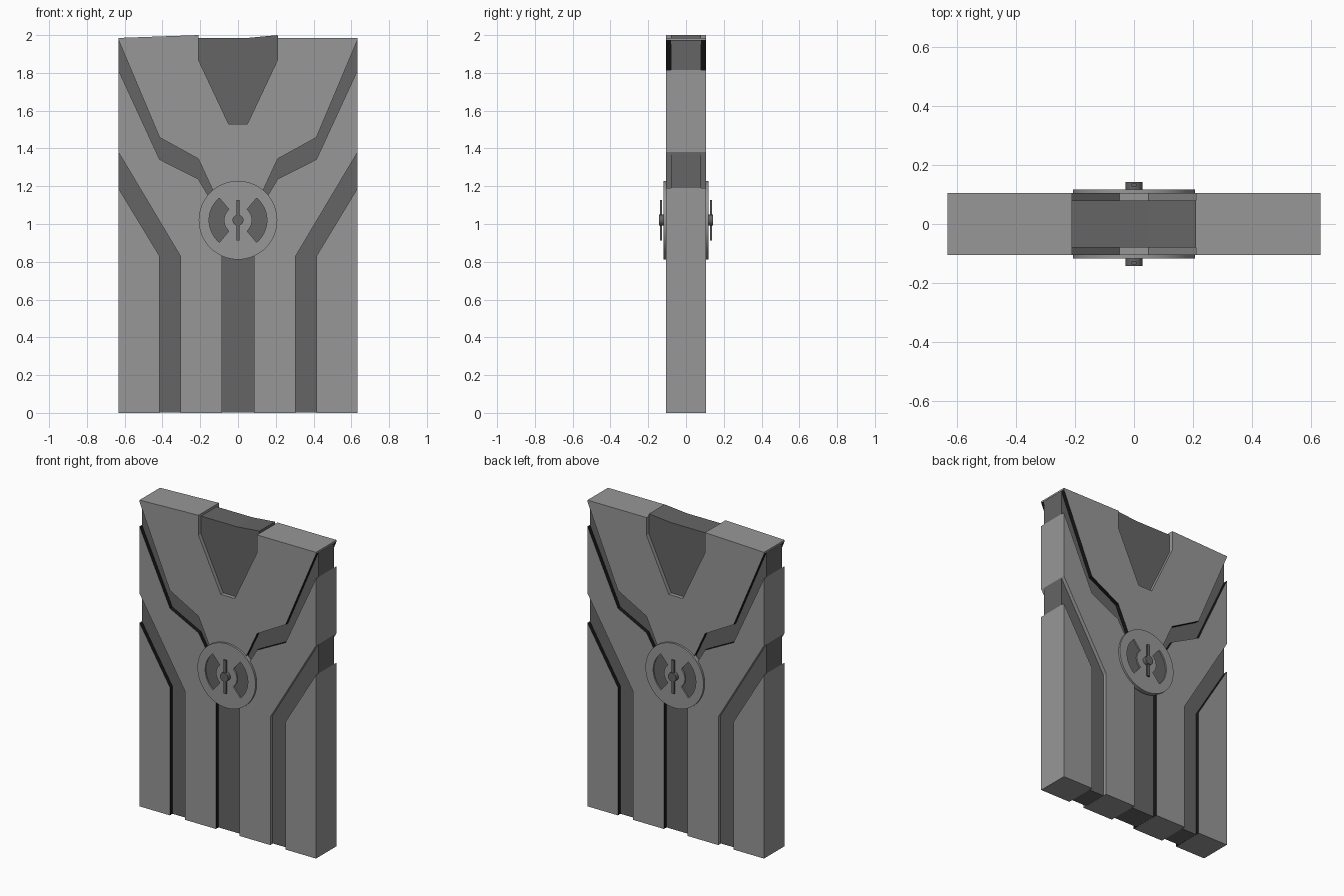
import bpy, bmesh, math

if "Cube" in bpy.data.objects:
    bpy.data.objects.remove(bpy.data.objects["Cube"])

def mat(name, v):
    m = bpy.data.materials.new(name)
    m.diffuse_color = (v, v, v, 1)
    m.use_nodes = True
    m.node_tree.nodes["Principled BSDF"].inputs["Base Color"].default_value = m.diffuse_color
    return m

LIGHT, DARK, BLACK = mat("light grey", 0.31), mat("dark grey", 0.13), mat("black", 0.008)
CZ = 1.02  # height of the lock centre


def prism(name, outline, y0, y1, mats, black=()):
    """Extrude an (x, z) outline from y0 to y1; edges listed in black get the second material."""
    bm = bmesh.new()
    a = [bm.verts.new((x, y0, z)) for x, z in outline]
    b = [bm.verts.new((x, y1, z)) for x, z in outline]
    bm.faces.new(a)
    bm.faces.new(b[::-1])
    n = len(outline)
    for i in range(n):
        j = (i + 1) % n
        f = bm.faces.new((a[i], b[i], b[j], a[j]))
        f.material_index = 1 if i in black else 0
    bmesh.ops.recalc_face_normals(bm, faces=bm.faces[:])
    me = bpy.data.meshes.new(name)
    bm.to_mesh(me)
    bm.free()
    for m in mats:
        me.materials.append(m)
    ob = bpy.data.objects.new(name, me)
    bpy.context.collection.objects.link(ob)
    return ob


def arc(r, a0, a1, n):
    return [(r * math.cos(math.radians(a0 + (a1 - a0) * i / n)),
             CZ + r * math.sin(math.radians(a0 + (a1 - a0) * i / n))) for i in range(n + 1)]


def smooth(ob):
    bpy.ops.object.select_all(action='DESELECT')
    ob.select_set(True)
    bpy.context.view_layer.objects.active = ob
    bpy.ops.object.shade_smooth_by_angle(angle=math.radians(30))


# Recessed core, which shows as the floor of every groove
prism("groove_core", [(-.632, .001), (.632, .001), (.632, 1.98), (.212, 1.98), (.21, 2.0),
                      (.05, 1.985), (-.21, 1.985), (-.212, 1.98), (-.632, 1.98)],
      -.08, .08, [DARK])

# Upper panel with the notch in its top edge
D = .105
prism("upper_panel", [(-.633, 1.985), (-.21, 2.0), (-.21, 1.87), (-.05, 1.53), (.05, 1.53),
                      (.21, 1.87), (.21, 1.985), (.633, 1.985), (.633, 1.975), (.415, 1.458),
                      (.21, 1.345), (.12, 1.15), (-.12, 1.15), (-.21, 1.345), (-.415, 1.458),
                      (-.633, 1.975)],
      -D, D, [LIGHT, BLACK], (8, 9, 10, 12, 13, 14))

# Mirrored middle and lower panels
for side, s in (("left", -1), ("right", 1)):
    mid = [(.633, 1.815), (.415, 1.342), (.21, 1.238), (.14, 1.12), (.085, 1.02),
           (.085, 0), (.305, 0), (.305, .83), (.633, 1.38)]
    low = [(.633, 1.19), (.415, .83), (.415, 0), (.633, 0)]
    prism(side + "_middle_panel", [(s * x, z) for x, z in mid], -D, D, [LIGHT, BLACK], (0, 1, 2, 3, 4))
    prism(side + "_lower_panel", [(s * x, z) for x, z in low], -D, D, [LIGHT, BLACK], (0, 1))

# Lock on both faces: dark floor, rim, spokes, hub plate, handle
for face, s in (("front", -1), ("back", 1)):
    prism(face + "_lock_floor", arc(.18, 0, 360, 48)[:-1], s * .09, s * .109, [DARK])
    for k in (0, 1):
        a = 180 * k
        # rim halves, as half rings that meet at the vertical axis
        half = arc(.208, a - 90, a + 90, 32) + arc(.153, a + 90, a - 90, 32)
        smooth(prism(face + "_lock_rim", half, s * .09, s * .118, [LIGHT]))
        # solid sector between the two curved recesses
        sector = arc(.1535, a + 50, a + 130, 16) + arc(.074, a + 130, a + 50, 16)
        smooth(prism(face + "_lock_sector", sector, s * .09, s * .118, [LIGHT]))
    smooth(prism(face + "_lock_plate", arc(.0745, 0, 360, 40)[:-1], s * .09, s * .118, [LIGHT]))
    smooth(prism(face + "_handle_hub", arc(.029, 0, 360, 24)[:-1], s * .11, s * .143, [DARK]))
    prism(face + "_handle_bar", [(-.009, CZ - .108), (.009, CZ - .108), (.009, CZ + .108), (-.009, CZ + .108)],
          s * .127, s * .138, [DARK])
